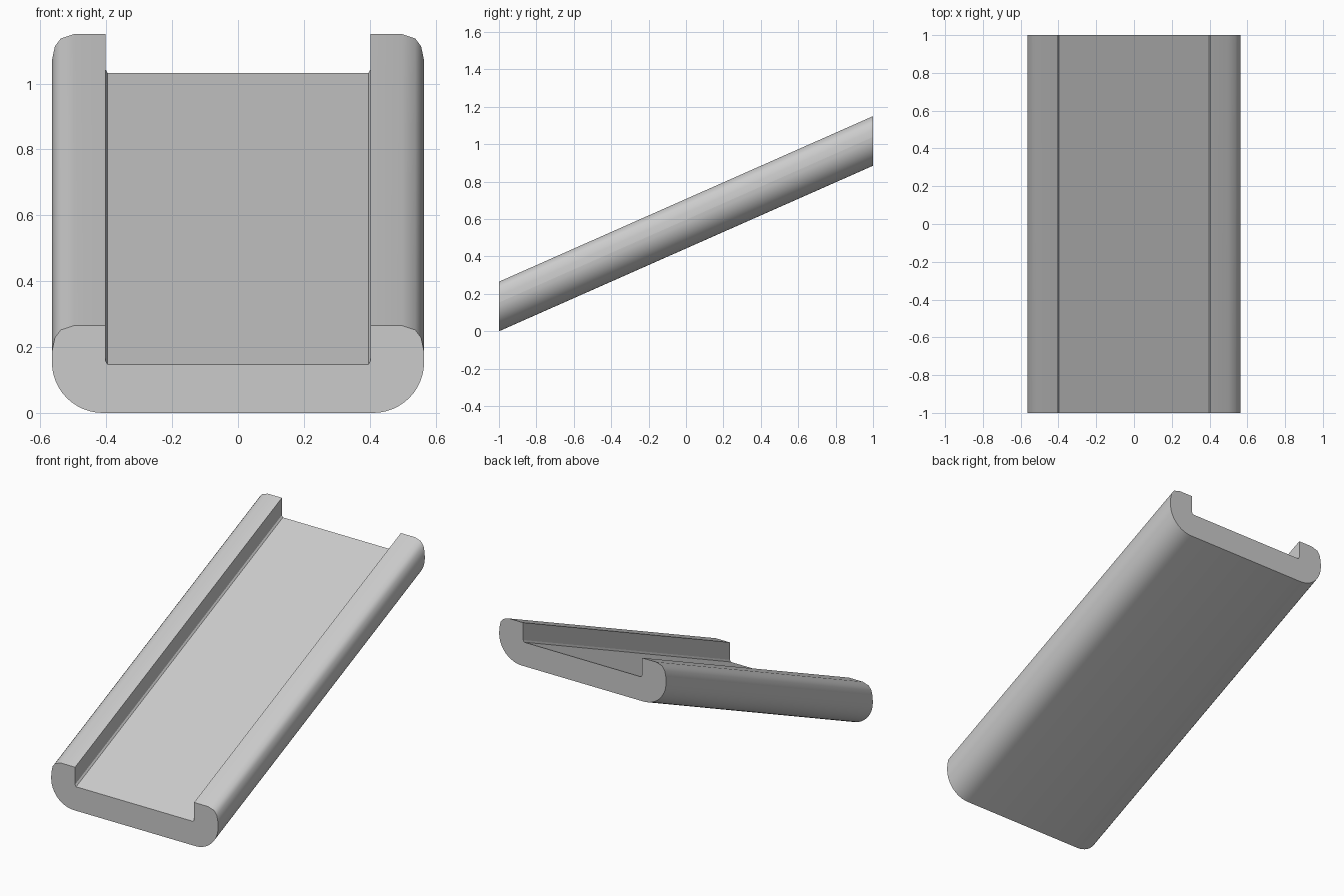
import bpy, bmesh, math

if "Cube" in bpy.data.objects:
    bpy.data.objects.remove(bpy.data.objects["Cube"])

RISE = 0.885  # height gained from the front end to the back end


def sloped_extrusion(name, profile):
    """Sweep an (x, z) profile from y=-1 up the slope to y=1, ends cut vertical."""
    bm = bmesh.new()
    front = [bm.verts.new((x, -1, z)) for x, z in profile]
    back = [bm.verts.new((x, 1, z + RISE)) for x, z in profile]
    n = len(profile)
    bm.faces.new(front)
    bm.faces.new(back[::-1])
    for i in range(n):
        j = (i + 1) % n
        bm.faces.new((front[i], back[i], back[j], front[j]))
    bmesh.ops.recalc_face_normals(bm, faces=bm.faces)
    mesh = bpy.data.meshes.new(name)
    bm.to_mesh(mesh)
    bm.free()
    obj = bpy.data.objects.new(name, mesh)
    bpy.context.collection.objects.link(obj)
    bpy.ops.object.select_all(action='DESELECT')
    obj.select_set(True)
    bpy.context.view_layer.objects.active = obj
    bpy.ops.object.shade_smooth_by_angle(angle=math.radians(35))
    return obj


# Ramp deck: flat bottom, rounded lower corners, shallow recessed floor
R = 0.154
arc = [(0.411 + R * math.sin(a), R - R * math.cos(a))
       for a in (math.pi / 2 * i / 12 for i in range(13))]
half = arc + [(0.403, 0.159), (0.396, 0.147)]
sloped_extrusion("ramp_deck", half + [(-x, z) for x, z in reversed(half)])

# Side rails: square inside, rounded outer top edge
rail = [(0.403, 0.159), (0.565, 0.154), (0.564, 0.19), (0.556, 0.228),
        (0.538, 0.252), (0.498, 0.265), (0.403, 0.265)]
for side, s in (("left", -1), ("right", 1)):
    sloped_extrusion(side + "_rail", [(s * x, z) for x, z in rail])
